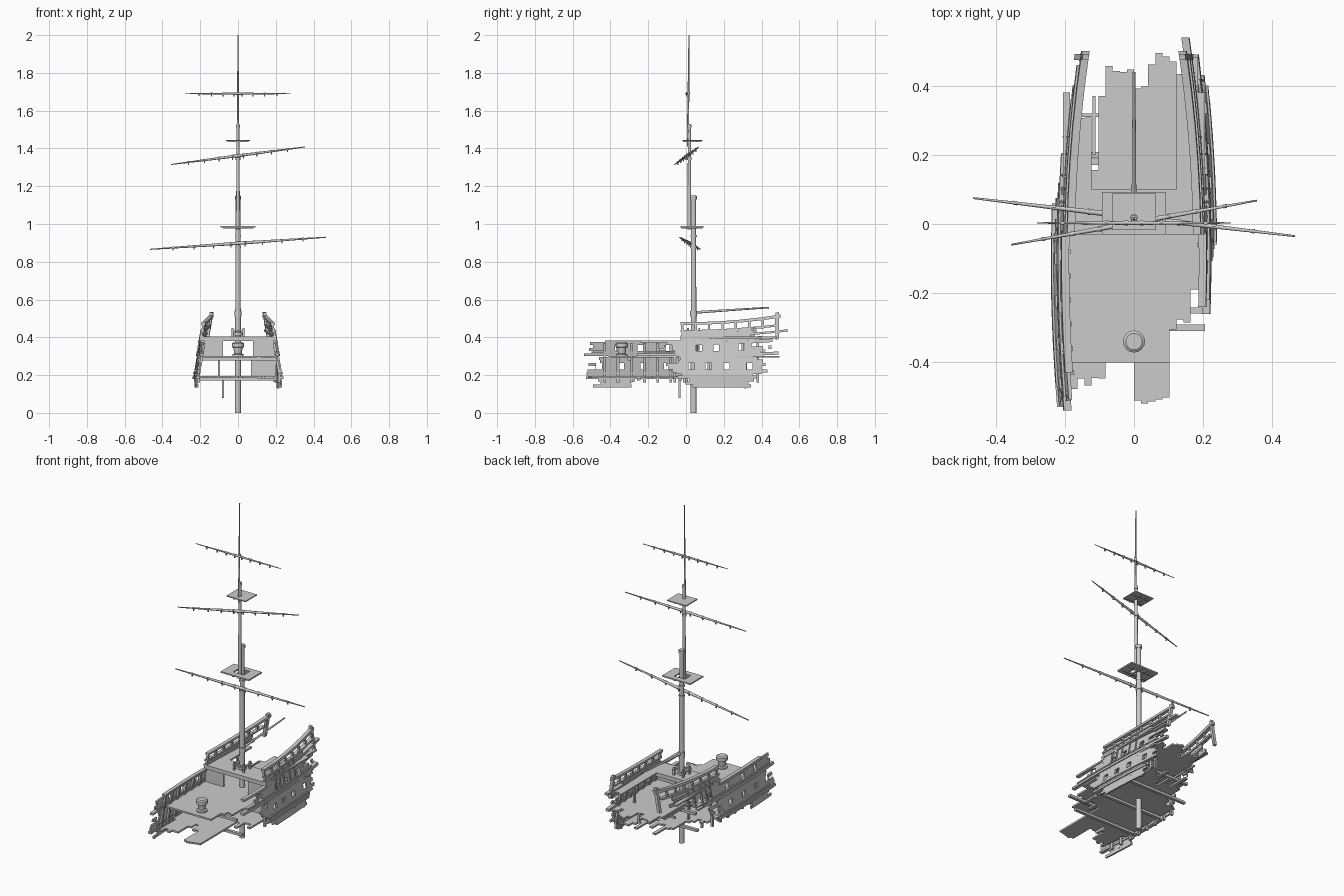
import bpy, bmesh, math, random
from mathutils import Vector, Matrix
random.seed(7)
R = random.uniform


def finish(name, bm, smooth=False):
    me = bpy.data.meshes.new(name)
    bmesh.ops.recalc_face_normals(bm, faces=bm.faces)
    bm.to_mesh(me)
    bm.free()
    ob = bpy.data.objects.new(name, me)
    bpy.context.collection.objects.link(ob)
    if smooth:
        bpy.context.view_layer.objects.active = ob
        ob.select_set(True)
        bpy.ops.object.shade_smooth_by_angle()
        ob.select_set(False)
    return ob


def box(bm, x0, x1, y0, y1, z0, z1):
    m = Matrix.Translation(((x0 + x1) / 2, (y0 + y1) / 2, (z0 + z1) / 2)) @ \
        Matrix.Diagonal((x1 - x0, y1 - y0, z1 - z0, 1))
    bmesh.ops.create_cube(bm, size=1, matrix=m)


def tube(bm, a, b, r0, r1, n=12):
    a, b = Vector(a), Vector(b)
    d = b - a
    m = Matrix.Translation((a + b) / 2) @ d.to_track_quat('Z', 'Y').to_matrix().to_4x4()
    bmesh.ops.create_cone(bm, cap_ends=True, segments=n, radius1=r0, radius2=r1,
                          depth=d.length, matrix=m)


# Hull shape: half breadth with tumblehome, and sheer rising aft
def half(y, z):
    return 0.235 - 0.10 * (y + 0.1) ** 2 - 0.17 * max(0, z - 0.2)


def sheer(y, z):
    return z + 0.7 * max(0, y) ** 2 * max(0, z - 0.25)


def strake(bm, side, y0, y1, z0, z1, out=0.0, th=0.010):
    """A plank bent along the hull side between two stations."""
    n = max(1, int((y1 - y0) / 0.09))
    prev = None
    for i in range(n + 1):
        y = y0 + (y1 - y0) * i / n
        za, zb = sheer(y, z0), sheer(y, z1)
        xa, xb = half(y, za) + out, half(y, zb) + out
        ring = [bm.verts.new((side * x, y, z)) for x, z in
                ((xa, za), (xb, zb), (xb - th, zb), (xa - th, za))]
        if prev:
            for j in range(4):
                k = (j + 1) % 4
                bm.faces.new((prev[j], prev[k], ring[k], ring[j]))
        else:
            bm.faces.new(ring)
        prev = ring
    bm.faces.new(prev)


LOW = [-0.46, -0.345, -0.225, -0.10, 0.03, 0.12, 0.215, 0.335]
HIGH = [-0.36, -0.24, -0.09, 0.07, 0.16, 0.295, 0.42]
H = 0.016
for side, nm in ((-1, "left"), (1, "right")):
    # Broken hull planking with gun ports
    bm = bmesh.new()
    for k in range(19):
        z = 0.135 + k * H
        if side < 0:
            a = R(-0.53, -0.41)
            b = R(-0.30, -0.22) if k < 3 else R(-0.04, 0.10) if k < 11 else R(0.08, 0.3)
            if k > 14:
                b = R(0.34, 0.45)
        else:
            a = R(-0.02, 0.05) if k < 3 else R(-0.11, -0.02)
            b = R(0.28, 0.37) if k < 3 else R(0.34, 0.46)
            if 11 < k < 15:
                a = R(-0.2, -0.08)
        if k > 14:
            a = -0.025
        ports = LOW if k in (6, 7) else HIGH if k in (12, 13) else []
        s = a
        for p in ports:
            if p - 0.016 > s and p + 0.016 < b:
                strake(bm, side, s, p - 0.016, z, z + H)
                s = p + 0.016
        strake(bm, side, s, b, z, z + H)
    finish(nm + "_hull_planks", bm)

    # Wales and rails
    bm = bmesh.new()
    for z, l0, l1, r0, r1, h in ((0.180, -0.53, -0.05, -0.06, 0.36, 0.012),
                                 (0.205, -0.47, 0.06, -0.05, 0.40, 0.008),
                                 (0.300, -0.54, 0.12, -0.26, 0.49, 0.014),
                                 (0.318, -0.50, 0.20, -0.22, 0.42, 0.008),
                                 (0.372, -0.43, -0.02, -0.24, -0.02, 0.012),
                                 (0.400, -0.03, 0.36, -0.03, 0.54, 0.010),
                                 (0.428, -0.03, 0.46, -0.03, 0.49, 0.010),
                                 (0.466, -0.03, 0.50, -0.03, 0.50, 0.014)):
        y0, y1 = (l0, l1) if side < 0 else (r0, r1)
        strake(bm, side, y0, y1, z, z + h, 0.006, 0.022)
    finish(nm + "_wales_and_rails", bm)

    # Frames inside the planking, rail posts and outer straps
    bm = bmesh.new()
    lo, hi = (-0.43, 0.06) if side < 0 else (-0.06, 0.38)
    for i in range(8):
        y = lo + (hi - lo) * i / 7
        for j in range(5):
            strake(bm, side, y - 0.007, y + 0.007, 0.16 + j * 0.042, 0.202 + j * 0.042, -0.010, 0.012)
    for i in range(8):
        y = -0.02 + i * 0.071
        strake(bm, side, y - 0.006, y + 0.006, 0.425, 0.47, 0, 0.012)
    for y in (0.06, 0.10, 0.14, 0.20, 0.25):
        strake(bm, side, y, y + 0.005, 0.33, 0.425, 0.007, 0.007)
    strake(bm, side, 0.475, 0.492, 0.37, 0.492, 0.004, 0.018)
    finish(nm + "_frames_and_posts", bm)


# Decks of broken boards
def deck(name, z, front, back, w=0.0205, th=0.010):
    bm = bmesh.new()
    for i in range(20):
        x0 = -0.205 + i * w
        x = x0 + w / 2
        f, b = front(x), back(x)
        if b > f:
            box(bm, x0, x0 + w, f, b, z - th, z)
    finish(name, bm)


def main_front(x):
    if x < 0.10:
        return -0.40
    return R(-0.31, -0.28) if x < 0.13 else R(-0.29, -0.25) if x < 0.17 else -0.19


def main_back(x):
    if x < -0.10:
        return R(0.15, 0.19)
    if x < -0.08:
        return 0.37
    if x < 0.0:
        return R(0.44, 0.49)
    if x < 0.04:
        return R(0.39, 0.41)
    return R(0.46, 0.50) if x < 0.125 else R(0.38, 0.45)


def low_front(x):
    if -0.175 < x < -0.08:
        return R(-0.49, -0.44)
    if 0 < x < 0.1:
        return R(-0.53, -0.49)
    return R(-0.39, -0.3) if x < 0.1 else R(-0.22, -0.12)


def quarter_back(x):
    if abs(x) < 0.13:
        return 0.10
    if abs(x) > 0.175:
        return 0.38
    return R(0.3, 0.38) if x < 0 else R(0.4, 0.5)


deck("lower_deck", 0.195, low_front, lambda x: R(0.08, 0.16) if x < -0.1 else R(0.22, 0.38))
deck("main_deck", 0.302, main_front, main_back)
deck("quarter_deck", 0.405, lambda x: -0.03, quarter_back)

# Deck beams, bulkheads and broken props
bm = bmesh.new()
for z, ys in ((0.185, (-0.25, -0.03, 0.18)), (0.292, (-0.3, -0.03, 0.2)), (0.395, (-0.02, 0.09))):
    for y in ys:
        box(bm, -0.205, 0.205, y - 0.009, y + 0.009, z - 0.014, z)
for x, y, z0, z1 in ((-0.08, -0.035, 0.08, 0.19), (0.21, 0.315, 0.13, 0.20), (-0.1, 0.12, 0.19, 0.30),
                     (0.1, 0.3, 0.19, 0.30), (-0.13, 0.18, 0.30, 0.40), (0.13, 0.3, 0.30, 0.40)):
    box(bm, x - 0.006, x + 0.006, y - 0.006, y + 0.006, z0, z1)
box(bm, -0.12, -0.112, 0.2, 0.37, 0.29, 0.30)
box(bm, -0.15, -0.09, 0.31, 0.32, 0.285, 0.297)
finish("beams_and_props", bm)
bm = bmesh.new()
for s in (-1, 1):
    box(bm, min(s * 0.08, s * 0.20), max(s * 0.08, s * 0.20), -0.022, -0.012, 0.30, 0.40)
box(bm, 0.07, 0.20, 0.0, 0.008, 0.195, 0.295)
finish("bulkhead_panels", bm)

# Capstan
bm = bmesh.new()
prof = ((0.302, 0.030), (0.310, 0.030), (0.314, 0.020), (0.345, 0.024), (0.348, 0.032), (0.368, 0.032), (0.374, 0.024))
for (za, ra), (zb, rb) in zip(prof, prof[1:]):
    tube(bm, (0, -0.34, za), (0, -0.34, zb), ra, rb, 16)
finish("capstan", bm, True)

# Mast in three overlapping lengths, with bands
bm = bmesh.new()
tube(bm, (0, 0.04, 0), (0, 0.04, 1.15), 0.016, 0.013, 16)
tube(bm, (0, 0.018, 0.97), (0, 0.018, 1.53), 0.010, 0.008, 16)
tube(bm, (0, 0.010, 1.41), (0, 0.016, 2.0), 0.006, 0.003)
for y, z, r, h in ((0.04, 0.41, 0.024, 0.015), (0.04, 0.51, 0.019, 0.03), (0.04, 0.87, 0.017, 0.01),
                   (0.04, 0.93, 0.017, 0.01), (0.04, 1.13, 0.017, 0.018), (0.018, 1.34, 0.012, 0.015),
                   (0.018, 1.51, 0.011, 0.014), (0.013, 1.685, 0.008, 0.014)):
    tube(bm, (0, y, z), (0, y, z + h), r, r, 16)
finish("mast", bm, True)

# Mast platforms: frame with a lubber hole, and battens beneath
bm = bmesh.new()
box(bm, -0.093, -0.035, -0.03, 0.092, 0.982, 0.990)
box(bm, 0.035, 0.093, -0.03, 0.092, 0.982, 0.990)
box(bm, -0.035, 0.035, -0.03, 0.003, 0.982, 0.990)
box(bm, -0.035, 0.035, 0.062, 0.092, 0.982, 0.990)
box(bm, -0.063, 0.063, -0.018, 0.088, 1.440, 1.446)
for z, w, y0, y1 in ((0.975, 0.08, -0.025, 0.087), (1.434, 0.055, -0.015, 0.083)):
    for s in (-0.018, 0.018):
        box(bm, s - 0.004, s + 0.004, y0, y1, z, z + 0.007)
    for y in (0.003, 0.058):
        box(bm, -w, w, y - 0.004, y + 0.004, z, z + 0.007)
finish("mast_platforms", bm)

# Yards: tapered spars with bands and small hanging blocks
for nm, a, b, r in (("lower_yard", (-0.465, 0.075, 0.866), (0.465, -0.035, 0.930), 0.009),
                    ("middle_yard", (-0.355, -0.060, 1.315), (0.355, 0.068, 1.408), 0.008),
                    ("upper_yard", (-0.28, 0.003, 1.69), (0.28, 0.003, 1.69), 0.006)):
    bm = bmesh.new()
    a, b = Vector(a), Vector(b)
    m, u = (a + b) / 2, (b - a).normalized()
    tube(bm, a, m, r * 0.3, r)
    tube(bm, m, b, r, r * 0.3)
    for t in (0.13, 0.25, 0.36, 0.46, 0.54, 0.64, 0.75, 0.87):
        p = a.lerp(b, t)
        q = r * (1 - 1.3 * abs(t - 0.5)) + 0.0015
        tube(bm, p - u * 0.005, p + u * 0.005, q, q)
        box(bm, p.x - 0.003, p.x + 0.003, p.y - 0.003, p.y + 0.003, p.z - q - 0.009, p.z)
    finish(nm, bm, True)

# Boom and the rail of pins round the mast foot
bm = bmesh.new()
tube(bm, (0, 0.05, 0.532), (0, 0.44, 0.558), 0.007, 0.004)
finish("boom", bm, True)
bm = bmesh.new()
for x in (-0.03, 0.03):
    for y in (0.01, 0.07):
        box(bm, x - 0.005, x + 0.005, y - 0.005, y + 0.005, 0.405, 0.45)
    box(bm, x - 0.006, x + 0.006, 0, 0.08, 0.430, 0.438)
box(bm, -0.036, 0.036, 0.004, 0.016, 0.430, 0.438)
finish("pin_rail", bm)
